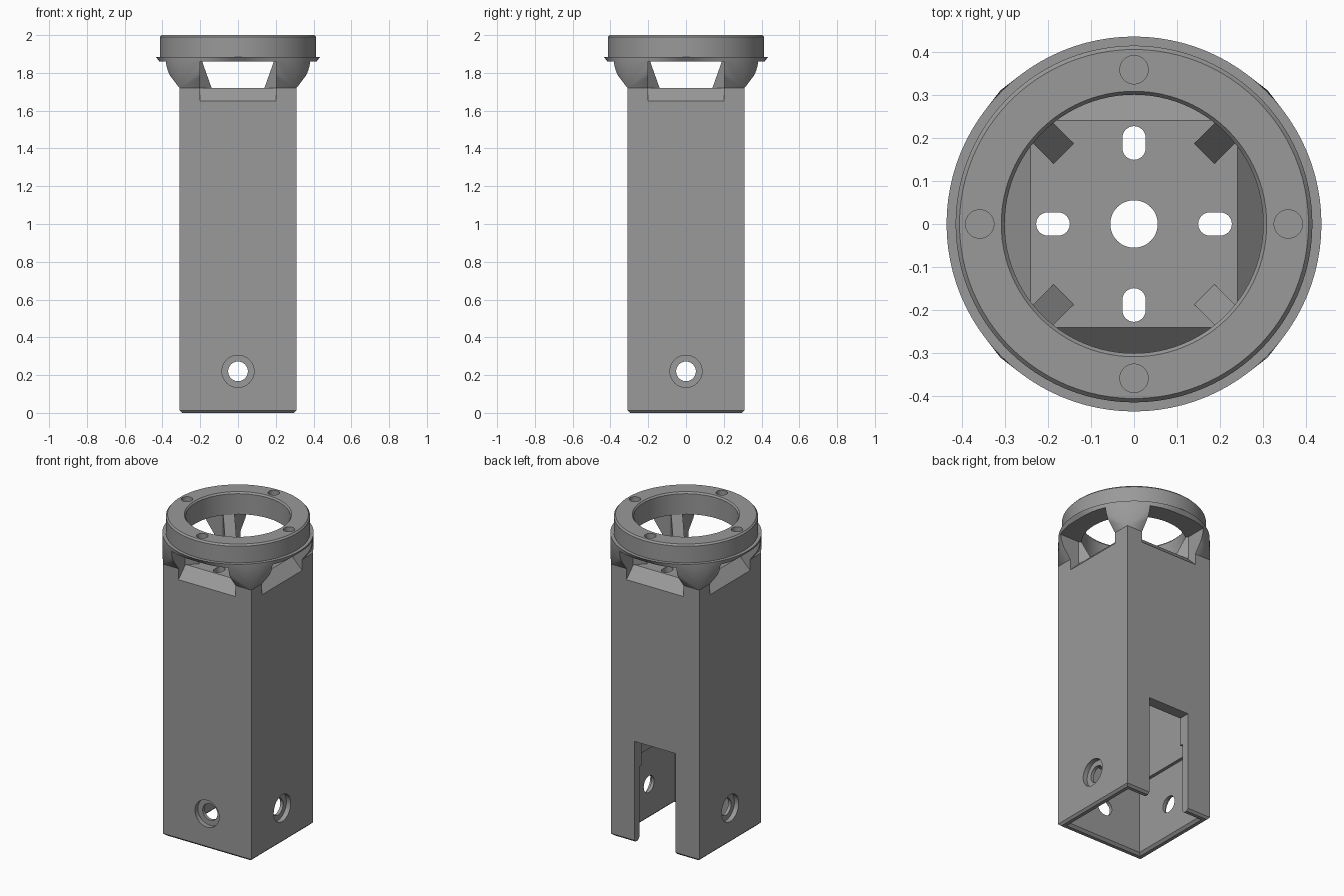
import bpy, bmesh, math
from mathutils import Vector, Matrix

if "Cube" in bpy.data.objects:
    bpy.data.objects.remove(bpy.data.objects["Cube"])

grey = bpy.data.materials.new("plain_grey")
grey.diffuse_color = (0.32, 0.32, 0.32, 1)
grey.use_nodes = True
grey.node_tree.nodes["Principled BSDF"].inputs["Base Color"].default_value = grey.diffuse_color


def finish(name, bm):
    bmesh.ops.recalc_face_normals(bm, faces=bm.faces)
    mesh = bpy.data.meshes.new(name)
    bm.to_mesh(mesh)
    bm.free()
    mesh.materials.append(grey)
    obj = bpy.data.objects.new(name, mesh)
    bpy.context.collection.objects.link(obj)
    return obj


def hull(name, points, turn=0.0):
    """Convex solid around the points, turned about z."""
    bm = bmesh.new()
    rot = Matrix.Rotation(turn, 3, 'Z')
    for p in points:
        bm.verts.new(rot @ Vector(p))
    bmesh.ops.convex_hull(bm, input=bm.verts[:])
    bmesh.ops.dissolve_limit(bm, angle_limit=0.002, verts=bm.verts[:], edges=bm.edges[:])
    return finish(name, bm)


def rect(hx, hy, z):
    return [(sx * hx, sy * hy, z) for sx in (-1, 1) for sy in (-1, 1)]


def circle(r, z, cx=0, cy=0, n=96):
    return [(cx + r * math.cos(2 * math.pi * i / n),
             cy + r * math.sin(2 * math.pi * i / n), z) for i in range(n)]


def side_disc(r, y0, y1, z, n=48):
    """Cylinder points along the y axis at height z."""
    return [(x, y, z + v) for y in (y0, y1) for x, v, _ in circle(r, 0, n=n)]


def prism(profile, half_width):
    """Profile in (y, z), extruded along x."""
    return [(s * half_width, y, z) for s in (-1, 1) for y, z in profile]


def cut(obj, points, turn=0.0):
    cutter = hull("cutter", points, turn)
    cutter.hide_render = True
    mod = obj.modifiers.new("cut", 'BOOLEAN')
    mod.operation = 'DIFFERENCE'
    mod.solver = 'EXACT'
    mod.object = cutter
    bpy.context.view_layer.objects.active = obj
    bpy.ops.object.modifier_apply(modifier=mod.name)
    bpy.data.objects.remove(cutter)


def smooth(obj):
    bpy.ops.object.select_all(action='DESELECT')
    obj.select_set(True)
    bpy.context.view_layer.objects.active = obj
    bpy.ops.object.shade_smooth_by_angle(angle=math.radians(25))


Q = math.pi / 2

# Square tube with chamfered foot, stepped socket and closed top plate
tube = hull("square_tube", rect(.297, .297, 0) + rect(.31, .31, .013) + rect(.31, .31, 1.72))
cut(tube, rect(.24, .24, -.1) + rect(.24, .24, 1.65))
cut(tube, rect(.26, .26, -.1) + rect(.26, .26, .46))
cut(tube, rect(.285, .285, -.01) + rect(.26, .26, .015))

# Cable opening in the back wall
cut(tube, [(x, y, z) for x in (-.145, .145) for y in (.2, .4) for z in (-.1, .64)])

# Counterbored screw holes in the front and both sides
for turn in (0, Q, -Q):
    cut(tube, side_disc(.085, -.28, -.4, .22), turn)
    cut(tube, side_disc(.052, -.2, -.4, .22), turn)

# Sloping window sills and plate slots
for k in range(4):
    cut(tube, prism([(.23, 1.73), (.40, 1.56), (.40, 1.73)], .2), k * Q)
    cut(tube, [p for z in (1.6, 1.8) for cx in (.176, .2)
               for p in circle(.027, z, cx, 0, 32)], k * Q)
cut(tube, circle(.055, 1.6, n=48) + circle(.055, 1.8, n=48))
smooth(tube)

# Neck flaring from square to round, opened by four windows
neck = hull("flared_neck", rect(.31, .31, 1.72) + circle(.435, 1.885))
cut(neck, rect(.2, .6, 1.6) + rect(.2, .6, 1.86))
cut(neck, rect(.6, .2, 1.6) + rect(.6, .2, 1.86))
cut(neck, circle(.30, 1.7) + circle(.30, 1.95))
smooth(neck)

# Slanted ribs on the inside of the corner pillars
rib_profile = [(.231, 1.72), (.302, 1.862), (.34, 1.862), (.34, 1.72)]
for k in range(4):
    hull("corner_rib", prism(rib_profile, .033), k * Q + Q / 2)

# Mounting ring with chamfered edges and blind screw holes
ring = hull("mounting_ring", circle(.414, 1.885) + circle(.414, 1.99) + circle(.405, 2.0))
cut(ring, circle(.30, 1.8) + circle(.30, 2.1))
cut(ring, circle(.30, 1.99) + circle(.316, 2.01))
for k in range(4):
    cut(ring, circle(.033, 1.92, .358, 0, 32) + circle(.033, 2.1, .358, 0, 32), k * Q)
smooth(ring)
